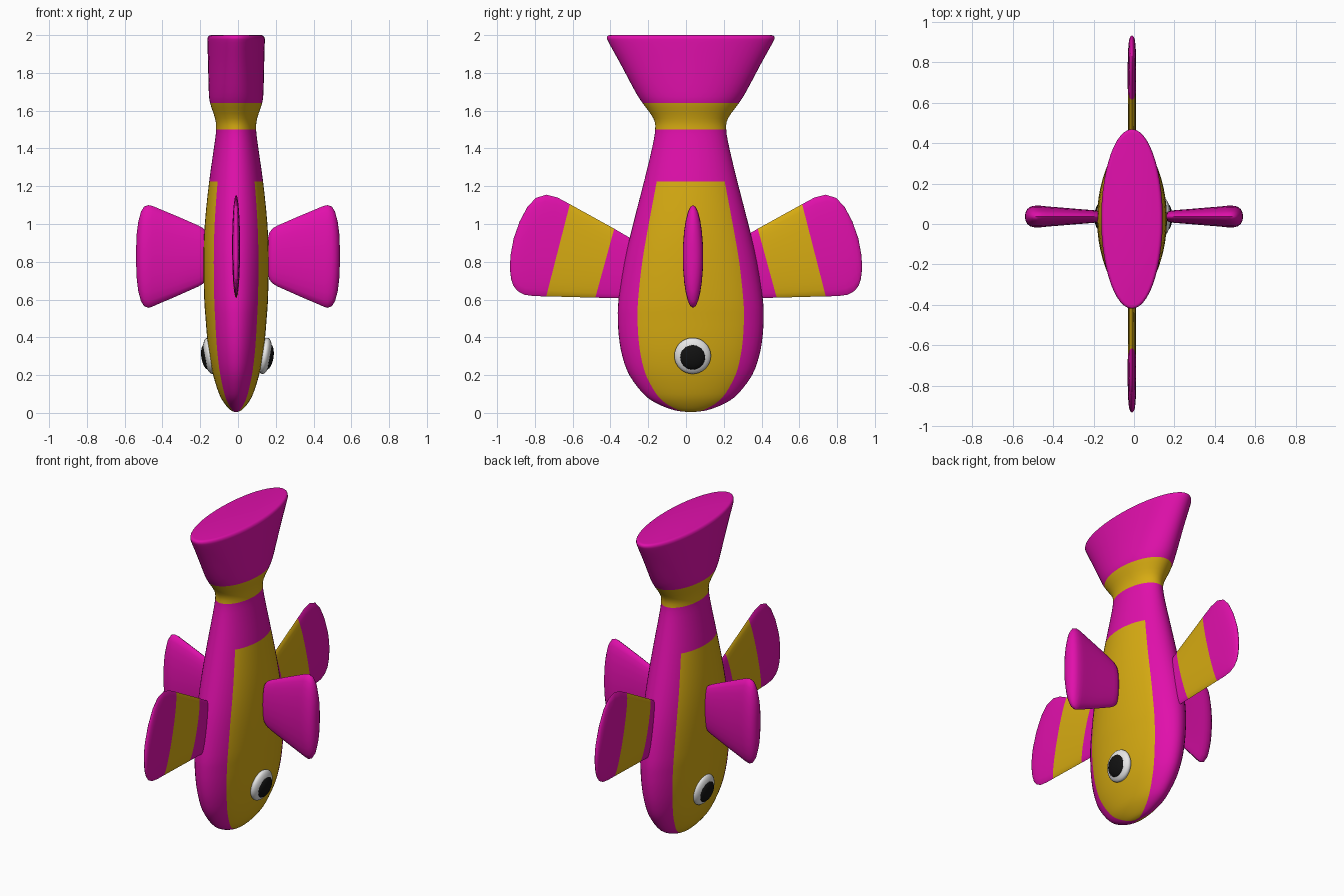
import bpy, bmesh, math
from mathutils import Matrix, Vector

if "Cube" in bpy.data.objects:
    bpy.data.objects.remove(bpy.data.objects["Cube"])


def material(name, rgb):
    m = bpy.data.materials.new(name)
    m.diffuse_color = (*rgb, 1)
    m.use_nodes = True
    m.node_tree.nodes["Principled BSDF"].inputs["Base Color"].default_value = m.diffuse_color
    return m


PINK = material("pink", (0.75, 0.005, 0.41))
YELLOW = material("yellow", (0.68, 0.41, 0.006))
WHITE = material("white", (0.8, 0.8, 0.8))
BLACK = material("black", (0.006, 0.006, 0.006))
CX, CY = -0.01, 0.025          # body axis


def spline(rows, steps):
    """Catmull-Rom rows that pass exactly through every key row."""
    out = []
    for i in range(len(rows) - 1):
        p0, p1, p2, p3 = (Vector(rows[min(max(i + k, 0), len(rows) - 1)]) for k in (-1, 0, 1, 2))
        for s in range(steps):
            t = s / steps
            out.append(0.5 * (2 * p1 + (p2 - p0) * t + (2 * p0 - 5 * p1 + 4 * p2 - p3) * t * t
                              + (3 * p1 - p0 - 3 * p2 + p3) * t ** 3))
    return out + [Vector(rows[-1])]


def loft(name, rings, mats, pick, angle=50):
    """Skin closed rings, cap the ends; pick(ring, segment) gives the material slot."""
    bm = bmesh.new()
    vs = [[bm.verts.new(p) for p in r] for r in rings]
    n = len(rings[0])
    for i in range(len(rings) - 1):
        for j in range(n):
            k = (j + 1) % n
            f = bm.faces.new((vs[i][j], vs[i][k], vs[i + 1][k], vs[i + 1][j]))
            f.material_index = pick(i, j)
    bm.faces.new(vs[0])
    bm.faces.new(vs[-1])
    bmesh.ops.recalc_face_normals(bm, faces=bm.faces)
    me = bpy.data.meshes.new(name)
    bm.to_mesh(me)
    bm.free()
    return add(name, me, mats, angle)


def add(name, me, mats, angle=50):
    ob = bpy.data.objects.new(name, me)
    bpy.context.collection.objects.link(ob)
    for m in mats:
        me.materials.append(m)
    bpy.ops.object.select_all(action='DESELECT')
    ob.select_set(True)
    bpy.context.view_layer.objects.active = ob
    bpy.ops.object.shade_smooth_by_angle(angle=math.radians(angle))
    return ob


# Body and tail: rows of height, half width in x, half width in y
profile = [
    (0.005, 0.008, 0.02), (0.015, 0.03, 0.09), (0.05, 0.062, 0.18), (0.10, 0.09, 0.25),
    (0.20, 0.122, 0.325), (0.30, 0.142, 0.362), (0.40, 0.154, 0.38), (0.50, 0.162, 0.386),
    (0.60, 0.169, 0.382), (0.80, 0.173, 0.352), (1.00, 0.166, 0.305), (1.225, 0.143, 0.247),
    (1.40, 0.118, 0.205), (1.50, 0.106, 0.188), (1.56, 0.112, 0.198), (1.64, 0.138, 0.255),
    (1.70, 0.145, 0.293), (1.85, 0.149, 0.373), (1.96, 0.152, 0.434), (1.985, 0.151, 0.444),
    (1.997, 0.143, 0.438), (2.0, 0.132, 0.425)]
rows = spline(profile, 3)
N = 50


def body_colour(i, j):
    z = (rows[i][0] + rows[i + 1][0]) / 2
    side = abs(math.cos(2 * math.pi * (j + 0.5) / N)) < 0.73
    return int((z < 1.225 and side) or 1.5 < z < 1.64)


def body_ring(z, a, b):
    return [(CX + a * math.sin(2 * math.pi * j / N), CY + b * math.cos(2 * math.pi * j / N), z)
            for j in range(N)]


loft("body_and_tail", [body_ring(*r) for r in rows], [PINK, YELLOW], body_colour)


def fin_rings(stations, place, n=24):
    """Stations: upper (span, z), lower (span, z), half thickness."""
    rings = []
    for u0, z0, u1, z1, t in stations:
        ring = []
        for j in range(n):
            a = 2 * math.pi * j / n
            k = (1 + math.cos(a)) / 2
            ring.append(place(u1 + (u0 - u1) * k, t * math.sin(a), z1 + (z0 - z1) * k))
        rings.append(ring)
    return rings


# Striped back and belly fins
striped = [
    (0.20, 0.87, 0.26, 0.605, 0.016), (0.38, 0.975, 0.48, 0.61, 0.019),
    (0.615, 1.105, 0.74, 0.617, 0.021), (0.68, 1.14, 0.80, 0.618, 0.021),
    (0.74, 1.155, 0.855, 0.625, 0.021), (0.795, 1.138, 0.892, 0.645, 0.020),
    (0.84, 1.09, 0.915, 0.675, 0.018), (0.88, 1.015, 0.926, 0.71, 0.015),
    (0.912, 0.925, 0.931, 0.75, 0.010), (0.928, 0.84, 0.932, 0.785, 0.004)]
for name, s in (("belly_fin", -1), ("back_fin", 1)):
    loft(name, fin_rings(striped, lambda u, t, z: (CX + t, s * u, z)),
         [PINK, YELLOW], lambda i, j: int(i == 1))

# Side fins
paddle = [
    (0.160, 0.93, 0.160, 0.73, 0.012), (0.166, 0.955, 0.166, 0.705, 0.024),
    (0.185, 0.978, 0.185, 0.684, 0.030), (0.21, 0.992, 0.21, 0.669, 0.032),
    (0.32, 1.04, 0.32, 0.62, 0.041), (0.43, 1.086, 0.43, 0.573, 0.050),
    (0.455, 1.096, 0.455, 0.562, 0.053), (0.475, 1.100, 0.475, 0.556, 0.054),
    (0.497, 1.092, 0.497, 0.565, 0.053), (0.514, 1.065, 0.514, 0.592, 0.048),
    (0.528, 1.01, 0.528, 0.645, 0.037), (0.536, 0.95, 0.536, 0.71, 0.022),
    (0.539, 0.88, 0.539, 0.78, 0.008)]
for name, s in (("left_side_fin", -1), ("right_side_fin", 1)):
    loft(name, fin_rings(paddle, lambda u, t, z: (s * u, 0.037 + t, z)), [PINK], lambda i, j: 0)


# Eyes: flattened balls leaning with the body surface
def disc(name, loc, depth, radius, mat, tilt):
    bm = bmesh.new()
    bmesh.ops.create_uvsphere(bm, u_segments=32, v_segments=16, radius=1)
    m = (Matrix.Translation(loc) @ Matrix.Rotation(tilt, 4, 'Y')
         @ Matrix.Diagonal((depth, radius, radius, 1)) @ Matrix.Rotation(math.pi / 2, 4, 'Y'))
    bmesh.ops.transform(bm, matrix=m, verts=bm.verts)
    me = bpy.data.meshes.new(name)
    bm.to_mesh(me)
    bm.free()
    add(name, me, [mat], 180)


for side, s in (("left", -1), ("right", 1)):
    tilt = s * math.radians(9)
    disc(side + "_eye", (-0.003 + s * 0.145, 0.035, 0.302), 0.036, 0.097, WHITE, tilt)
    disc(side + "_pupil", (-0.003 + s * 0.164, 0.035, 0.296), 0.027, 0.068, BLACK, tilt)
